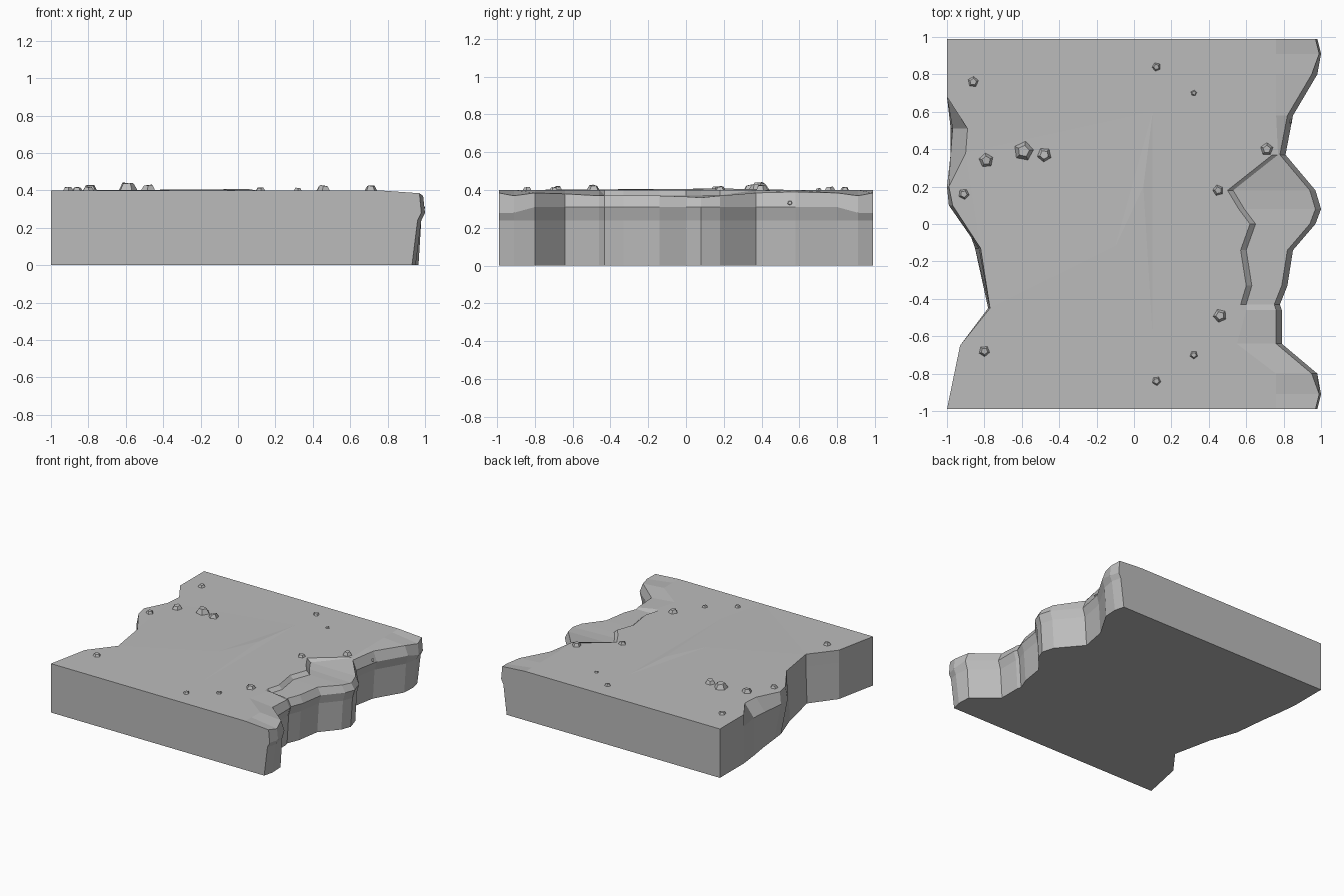
import bpy
import bmesh
import random
from mathutils import Matrix, Vector

random.seed(4)
cube = bpy.data.objects.get("Cube")
if cube:
    bpy.data.objects.remove(cube)

TOP = 0.4

# One plain stone colour
stone = bpy.data.materials.new("stone_grey")
stone.use_nodes = True
grey = (0.5, 0.5, 0.5, 1)
stone.diffuse_color = grey
stone.node_tree.nodes["Principled BSDF"].inputs["Base Color"].default_value = grey


def finish(bm, name):
    """Turn a bmesh into a flat-shaded stone object."""
    bmesh.ops.recalc_face_normals(bm, faces=bm.faces)
    mesh = bpy.data.meshes.new(name)
    bm.to_mesh(mesh)
    bm.free()
    mesh.materials.append(stone)
    obj = bpy.data.objects.new(name, mesh)
    bpy.context.collection.objects.link(obj)
    return obj


def bridge(bm, chain_a, chain_b):
    """Fill quads between two chains of the same length."""
    for i in range(len(chain_a) - 1):
        bm.faces.new((chain_a[i], chain_a[i + 1], chain_b[i + 1], chain_b[i]))


# Broken right side: y, shoulder x, outermost x, top edge height
right_side = [
    (-0.99, 0.73, 0.98, 0.385), (-0.91, 0.73, 1.0, 0.37),
    (-0.8, 0.73, 0.98, 0.385), (-0.64, 0.52, 0.79, 0.38),
    (-0.46, 0.57, 0.79, 0.37), (-0.43, 0.57, 0.78, 0.37),
    (-0.33, 0.6, 0.82, 0.37), (-0.14, 0.57, 0.85, 0.37),
    (0.0, 0.62, 0.97, 0.365), (0.08, 0.56, 1.0, 0.36),
    (0.18, 0.5, 0.97, 0.37), (0.37, 0.74, 0.81, 0.385),
    (0.58, 0.73, 0.85, 0.39), (0.8, 0.73, 0.98, 0.385),
    (0.91, 0.73, 1.0, 0.37), (0.99, 0.73, 0.98, 0.385),
]

# Chipped left side: y, top x, middle x, bottom x
left_side = [
    (-0.99, -1, -1, -1), (-0.65, -0.93, -0.93, -0.93),
    (-0.45, -0.77, -0.77, -0.78), (-0.13, -0.82, -0.83, -0.85),
    (0.1, -0.97, -0.99, -0.93), (0.2, -0.99, -1, -0.94),
    (0.38, -0.9, -0.98, -0.96), (0.51, -0.89, -0.97, -0.98),
    (0.68, -1, -1, -1), (0.99, -1, -1, -1),
]

# Stone slab, lofted along y
bm = bmesh.new()
right = [[] for level in range(6)]
for y, shoulder, outer, edge_z in right_side:
    on_ledge = -0.44 < y < 0.3
    at_end = abs(y) > 0.9
    section = [
        (shoulder, TOP),
        (shoulder + 0.03, 0.372 if on_ledge else TOP),
        (outer - (0.01 if at_end else 0.03), edge_z),
        (outer, 0.28 if at_end else 0.31),
        (outer - 0.02, 0.24),
        (outer - (0.05 if at_end else 0.035), 0),
    ]
    for chain, (x, z) in zip(right, section):
        chain.append(bm.verts.new((x, y, z)))

left = [[] for level in range(3)]
for y, *xs in left_side:
    for chain, x, z in zip(left, xs, (TOP, 0.3, 0)):
        chain.append(bm.verts.new((x, y, z)))

for sides in (right, left):
    for upper, lower in zip(sides, sides[1:]):
        bridge(bm, upper, lower)

# Gently raised spine splitting the top surface
spine = [bm.verts.new((x, y, z)) for x, y, z in (
    (0.0, -0.99, TOP), (0.1, -0.6, TOP), (-0.1, -0.12, 0.406),
    (0.05, 0.2, 0.408), (0.1, 0.6, TOP), (0.0, 0.99, TOP))]
ngons = [
    bm.faces.new(left[0] + spine[::-1]),
    bm.faces.new(spine + right[0][::-1]),
    bm.faces.new(left[-1] + right[-1][::-1]),
]

# Straight front and back walls
for end in (0, -1):
    outline = [c[end] for c in reversed(left)] + [spine[end]] + [c[end] for c in right]
    ngons.append(bm.faces.new(outline))
bmesh.ops.triangulate(bm, faces=ngons, ngon_method="EAR_CLIP")
finish(bm, "stone_slab")


# Five-sided pebbles scattered on the surface
def pebble(x, y, radius, base=TOP - 0.006, tilt=None):
    bm = bmesh.new()
    bmesh.ops.create_cone(bm, cap_ends=True, segments=5, radius1=radius,
                          radius2=radius * 0.55, depth=radius * 0.75)
    for v in bm.verts:
        if v.co.z > 0:
            v.co.z += random.uniform(-0.12, 0.12) * radius
    turn = Matrix.Rotation(random.uniform(0, 6), 4, "Z")
    lift = Matrix.Translation(Vector((0, 0, radius * 0.375)))
    lean = Matrix.Rotation(tilt, 4, "Y") if tilt else Matrix.Identity(4)
    bm.transform(Matrix.Translation(Vector((x, y, base))) @ lean @ lift @ turn)
    finish(bm, "pebble")


for x, y, radius in [
    (-0.86, 0.76, 0.033), (0.12, 0.84, 0.027), (0.32, 0.7, 0.02),
    (-0.79, 0.34, 0.043), (-0.59, 0.39, 0.057), (-0.48, 0.37, 0.043),
    (0.71, 0.4, 0.038), (0.45, 0.18, 0.033), (-0.91, 0.16, 0.033),
    (0.46, -0.49, 0.04), (0.32, -0.7, 0.025), (0.12, -0.84, 0.028),
    (-0.8, -0.68, 0.033),
]:
    pebble(x, y, radius)

# Small chip stuck on the broken side
pebble(0.828, 0.55, 0.018, base=0.33, tilt=1.4)
